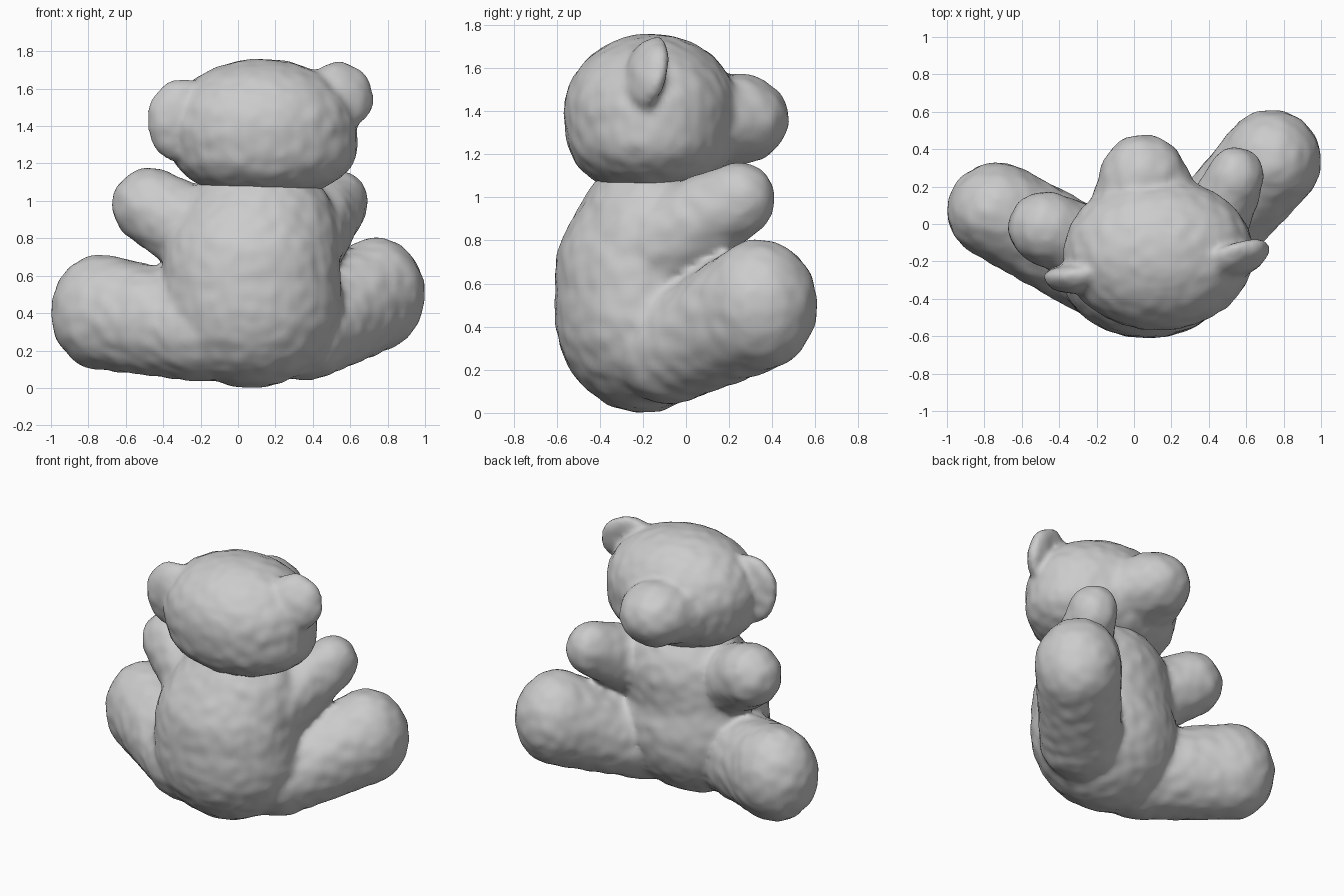
import bpy, bmesh
from mathutils import Matrix, Vector, noise

cube = bpy.data.objects.get("Cube")
if cube:
    bpy.data.objects.remove(cube, do_unlink=True)

plush = bpy.data.materials.new("grey plush")
plush.use_nodes = True
GREY = (0.6, 0.6, 0.6, 1)
plush.diffuse_color = GREY
plush.node_tree.nodes["Principled BSDF"].inputs["Base Color"].default_value = GREY


def blob(bm, centre, radii, rotation=Matrix(), dish=0.0):
    """Stuffed ellipsoid; dish pushes its +z half inward to make a cup."""
    verts = bmesh.ops.create_uvsphere(bm, u_segments=32, v_segments=20, radius=1)["verts"]
    for v in verts:
        if dish and v.co.z > 0:
            v.co.z *= 1 - dish
    place = Matrix.Translation(centre) @ rotation @ Matrix.Diagonal((*radii, 1))
    bmesh.ops.transform(bm, matrix=place, verts=verts)
    return verts


def limb(bm, start, start_radii, end, end_radii):
    """Padded limb: one skin stretched over an ellipsoid at each end."""
    verts = blob(bm, start, start_radii) + blob(bm, end, end_radii)
    edges = list({e for v in verts for e in v.link_edges})
    bmesh.ops.delete(bm, geom=edges, context="EDGES_FACES")
    bmesh.ops.convex_hull(bm, input=verts)
    loose = [v for v in verts if v.is_valid and not v.link_faces]
    bmesh.ops.delete(bm, geom=loose, context="VERTS")


def ear(bm, centre, radii, facing):
    blob(bm, centre, radii, Vector(facing).to_track_quat("Z", "Y").to_matrix().to_4x4(), dish=0.6)


def sew(name, bm, voxel=0.022, rounds=8):
    """Fuse the overlapping blobs into one soft, slightly uneven skin."""
    mesh = bpy.data.meshes.new(name)
    bm.to_mesh(mesh)
    bm.free()
    obj = bpy.data.objects.new(name, mesh)
    bpy.context.collection.objects.link(obj)
    remesh = obj.modifiers.new("fuse", "REMESH")
    remesh.mode = "VOXEL"
    remesh.voxel_size = voxel
    soften = obj.modifiers.new("soften", "SMOOTH")
    soften.factor = 0.5
    soften.iterations = rounds
    bpy.ops.object.select_all(action="DESELECT")
    obj.select_set(True)
    bpy.context.view_layer.objects.active = obj
    for mod in list(obj.modifiers):
        bpy.ops.object.modifier_apply(modifier=mod.name)
    # Fuzzy cloth surface
    for v in obj.data.vertices:
        v.co += v.normal * 0.007 * noise.noise(v.co * 13)
    obj.data.materials.clear()
    obj.data.materials.append(plush)
    bpy.ops.object.shade_smooth()


# Torso: wide seat, narrower chest
body = bmesh.new()
limb(body, (0.07, -0.20, 0.46), (0.49, 0.41, 0.46), (0.07, -0.215, 0.63), (0.475, 0.395, 0.45))
limb(body, (0.07, -0.215, 0.63), (0.475, 0.395, 0.45), (0.11, -0.15, 0.84), (0.43, 0.35, 0.37))
# Legs
limb(body, (-0.20, -0.22, 0.31), (0.28, 0.27, 0.275), (-0.73, 0.07, 0.405), (0.27, 0.26, 0.31))
limb(body, (0.36, -0.08, 0.28), (0.25, 0.26, 0.24), (0.735, 0.34, 0.50), (0.268, 0.272, 0.305))
# Arms
limb(body, (-0.20, -0.14, 0.82), (0.22, 0.21, 0.24), (-0.47, -0.02, 0.975), (0.205, 0.195, 0.205))
limb(body, (0.38, -0.10, 0.80), (0.20, 0.20, 0.24), (0.545, 0.25, 0.99), (0.15, 0.165, 0.175))
sew("body_with_limbs", body)

# Head: skull, low cheeks and raised muzzle
head = bmesh.new()
limb(head, (0.13, -0.16, 1.39), (0.51, 0.41, 0.37), (0.14, -0.16, 1.28), (0.50, 0.395, 0.27))
limb(head, (0.07, 0.08, 1.34), (0.31, 0.24, 0.22), (0.05, 0.235, 1.362), (0.235, 0.245, 0.21))
# Ears
ear(head, (-0.30, -0.25, 1.43), (0.19, 0.225, 0.12), (-0.15, 1, 0.05))
ear(head, (0.54, -0.17, 1.56), (0.19, 0.19, 0.11), (-0.35, 1, -0.3))
sew("head_with_ears", head, 0.02, 5)
